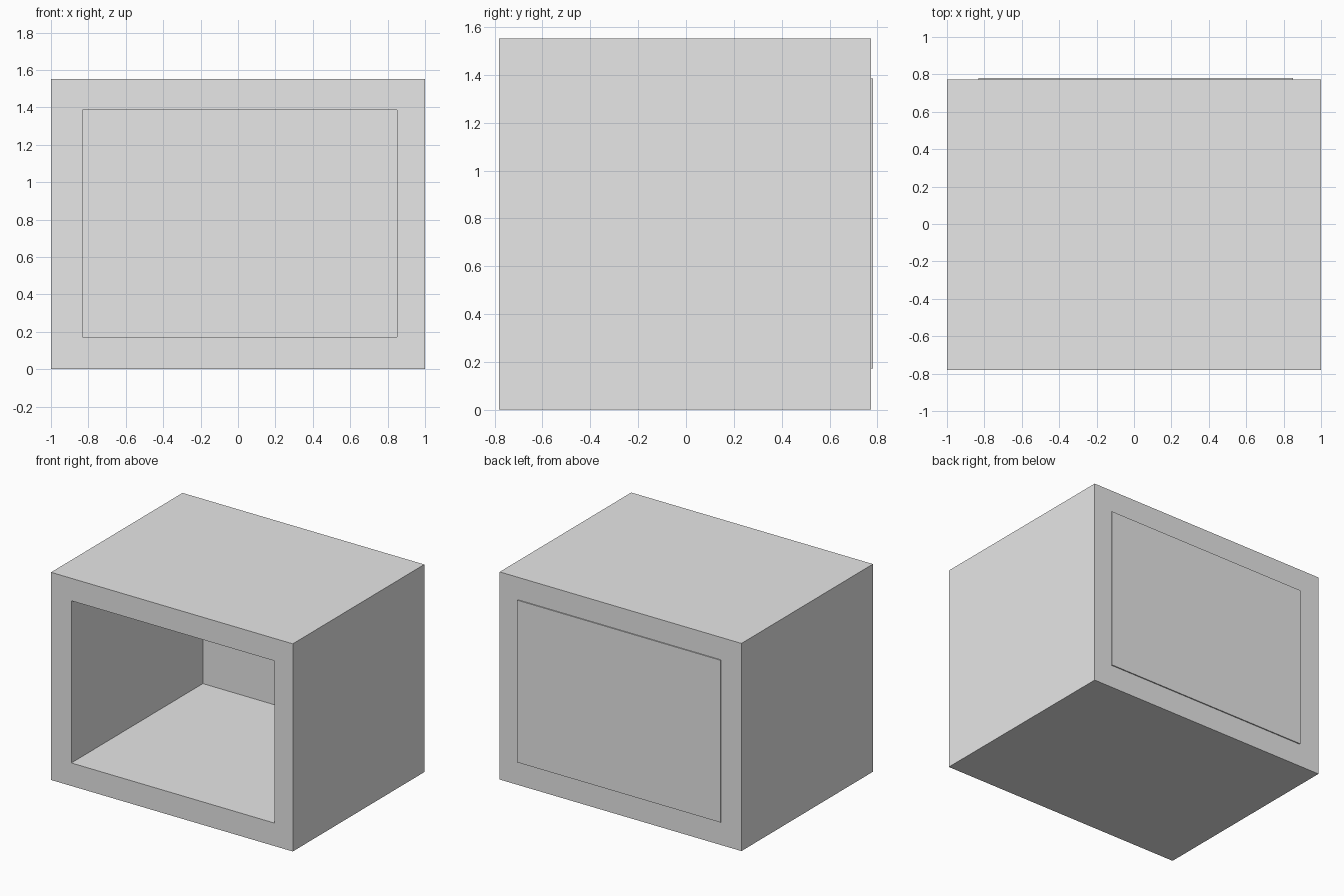
import bpy
import bmesh

cube = bpy.data.objects.get("Cube")
if cube:
    bpy.data.objects.remove(cube, do_unlink=True)

FRONT, BACK, PANEL_BACK = -0.781, 0.773, 0.781
OUTER = (-1.0, 1.0, 0.0, 1.553)          # x and z limits of the casing
OPENING = (-0.832, 0.85, 0.172, 1.385)   # x and z limits of the opening

grey = bpy.data.materials.new("light grey")
grey.use_nodes = True
grey.diffuse_color = (0.8, 0.8, 0.8, 1)
grey.node_tree.nodes["Principled BSDF"].inputs["Base Color"].default_value = (0.8, 0.8, 0.8, 1)


def rectangle(bm, limits, y):
    x0, x1, z0, z1 = limits
    return [bm.verts.new((x, y, z)) for x, z in ((x0, z0), (x1, z0), (x1, z1), (x0, z1))]


def extrude_part(name, bm, depth):
    """Thicken the flat faces along y and make them an object."""
    grown = bmesh.ops.extrude_face_region(bm, geom=bm.faces[:], use_keep_orig=True)
    moved = [v for v in grown["geom"] if isinstance(v, bmesh.types.BMVert)]
    bmesh.ops.translate(bm, verts=moved, vec=(0, depth, 0))
    bmesh.ops.recalc_face_normals(bm, faces=bm.faces[:])
    mesh = bpy.data.meshes.new(name)
    bm.to_mesh(mesh)
    bm.free()
    mesh.materials.append(grey)
    bpy.context.collection.objects.link(bpy.data.objects.new(name, mesh))


# Casing: a rectangular ring run from front to back
bm = bmesh.new()
outer = rectangle(bm, OUTER, FRONT)
inner = rectangle(bm, OPENING, FRONT)
for i in range(4):
    j = (i + 1) % 4
    bm.faces.new((outer[i], outer[j], inner[j], inner[i]))
extrude_part("casing", bm, BACK - FRONT)

# Back panel: thin plate closing the rear of the opening
bm = bmesh.new()
bm.faces.new(rectangle(bm, OPENING, BACK))
extrude_part("back_panel", bm, PANEL_BACK - BACK)
